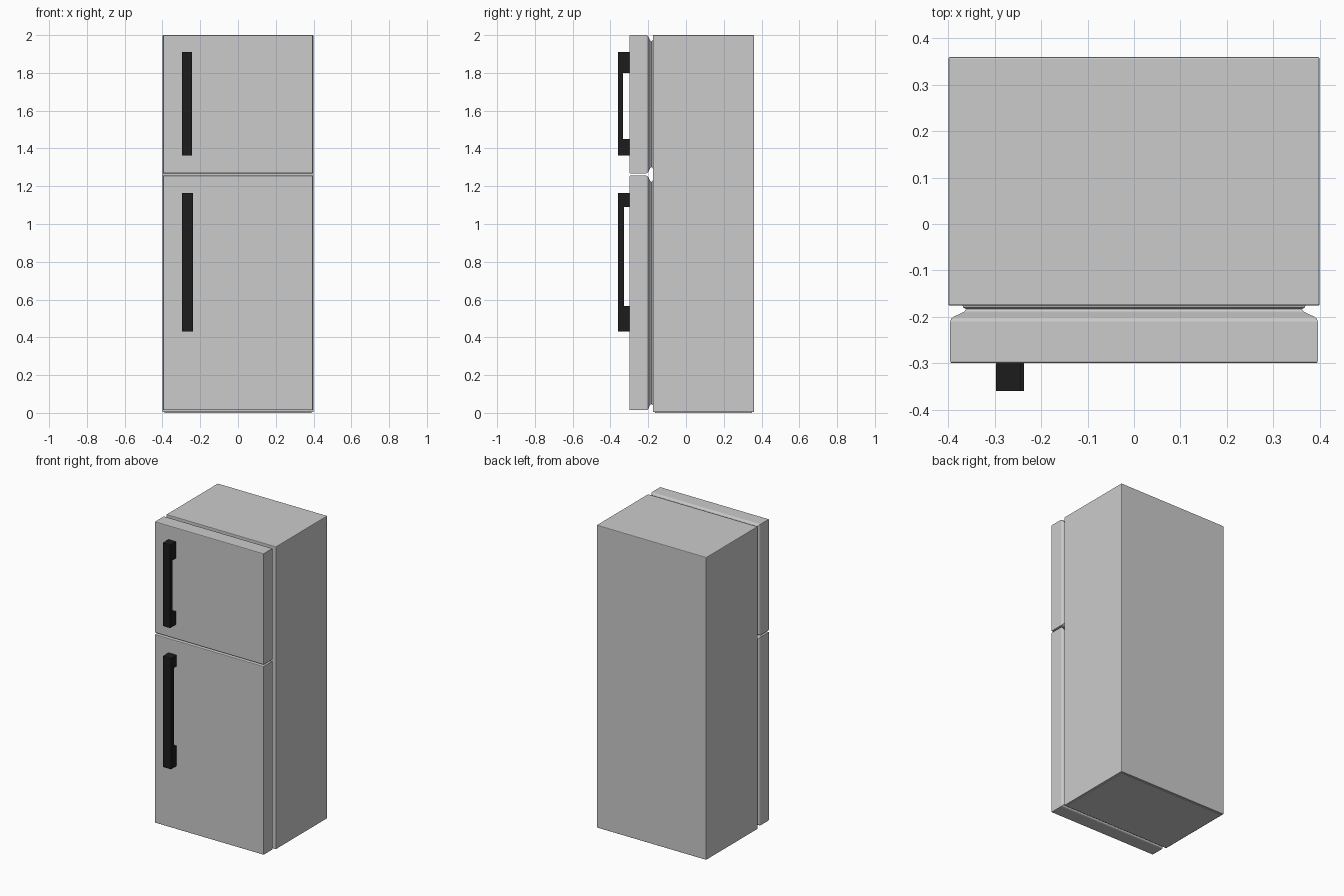
import bpy, bmesh

if "Cube" in bpy.data.objects:
    bpy.data.objects.remove(bpy.data.objects["Cube"])

black = bpy.data.materials.new("black_plastic")
black.diffuse_color = (0.012, 0.012, 0.012, 1)
black.use_nodes = True
black.node_tree.nodes["Principled BSDF"].inputs["Base Color"].default_value = black.diffuse_color


def finish(name, bm, bevel=0, mat=None):
    bmesh.ops.recalc_face_normals(bm, faces=bm.faces)
    me = bpy.data.meshes.new(name)
    bm.to_mesh(me)
    bm.free()
    ob = bpy.data.objects.new(name, me)
    bpy.context.collection.objects.link(ob)
    if mat:
        me.materials.append(mat)
    if bevel:
        mod = ob.modifiers.new("bevel", 'BEVEL')
        mod.width, mod.segments = bevel, 2
    return ob


def loft_y(name, half_w, z0, z1, sections, bevel=0):
    """Stack of rectangles along y, each given as (y, inset)."""
    bm = bmesh.new()
    rings = []
    for y, i in sections:
        w, a, b = half_w - i, z0 + i, z1 - i
        rings.append([bm.verts.new((x, y, z))
                      for x, z in ((-w, a), (w, a), (w, b), (-w, b))])
    for r, s in zip(rings, rings[1:]):
        for k in range(4):
            n = (k + 1) % 4
            bm.faces.new((r[k], r[n], s[n], s[k]))
    bm.faces.new(rings[0])
    bm.faces.new(rings[-1])
    return finish(name, bm, bevel)


def handle(name, x0, x1, z0, z1, foot_low, foot_high, y_bar):
    """C-shaped side profile extruded across x."""
    front, back = -0.36, -0.298
    prof = [(front, z0), (back, z0), (back, foot_low), (y_bar, foot_low),
            (y_bar, foot_high), (back, foot_high), (back, z1), (front, z1)]
    bm = bmesh.new()
    face = bm.faces.new([bm.verts.new((x0, y, z)) for y, z in prof])
    ext = bmesh.ops.extrude_face_region(bm, geom=[face])
    bmesh.ops.translate(bm, vec=(x1 - x0, 0, 0),
                        verts=[v for v in ext["geom"] if isinstance(v, bmesh.types.BMVert)])
    return finish(name, bm, 0, black)


# Cabinet
loft_y("cabinet", 0.4, 0.004, 2.0, [(-0.176, 0), (0.36, 0)], bevel=0.004)

# Doors: front slab, tapered back edge and recessed gasket meeting the cabinet
door = [(-0.30, 0.004), (-0.2985, 0.001), (-0.295, 0), (-0.210, 0), (-0.204, 0.002),
        (-0.200, 0.007), (-0.192, 0.024), (-0.189, 0.030), (-0.183, 0.034),
        (-0.180, 0.028), (-0.174, 0.026)]
loft_y("freezer_door", 0.396, 1.268, 2.0, door)
loft_y("fridge_door", 0.396, 0.014, 1.256, door)

# Handles
handle("freezer_handle", -0.297, -0.243, 1.362, 1.91, 1.45, 1.80, -0.333)
handle("fridge_handle", -0.297, -0.237, 0.432, 1.163, 0.565, 1.09, -0.328)

# Base panel resting on the floor
loft_y("base_panel", 0.39, 0.0, 0.02, [(-0.165, 0), (0.35, 0)])
